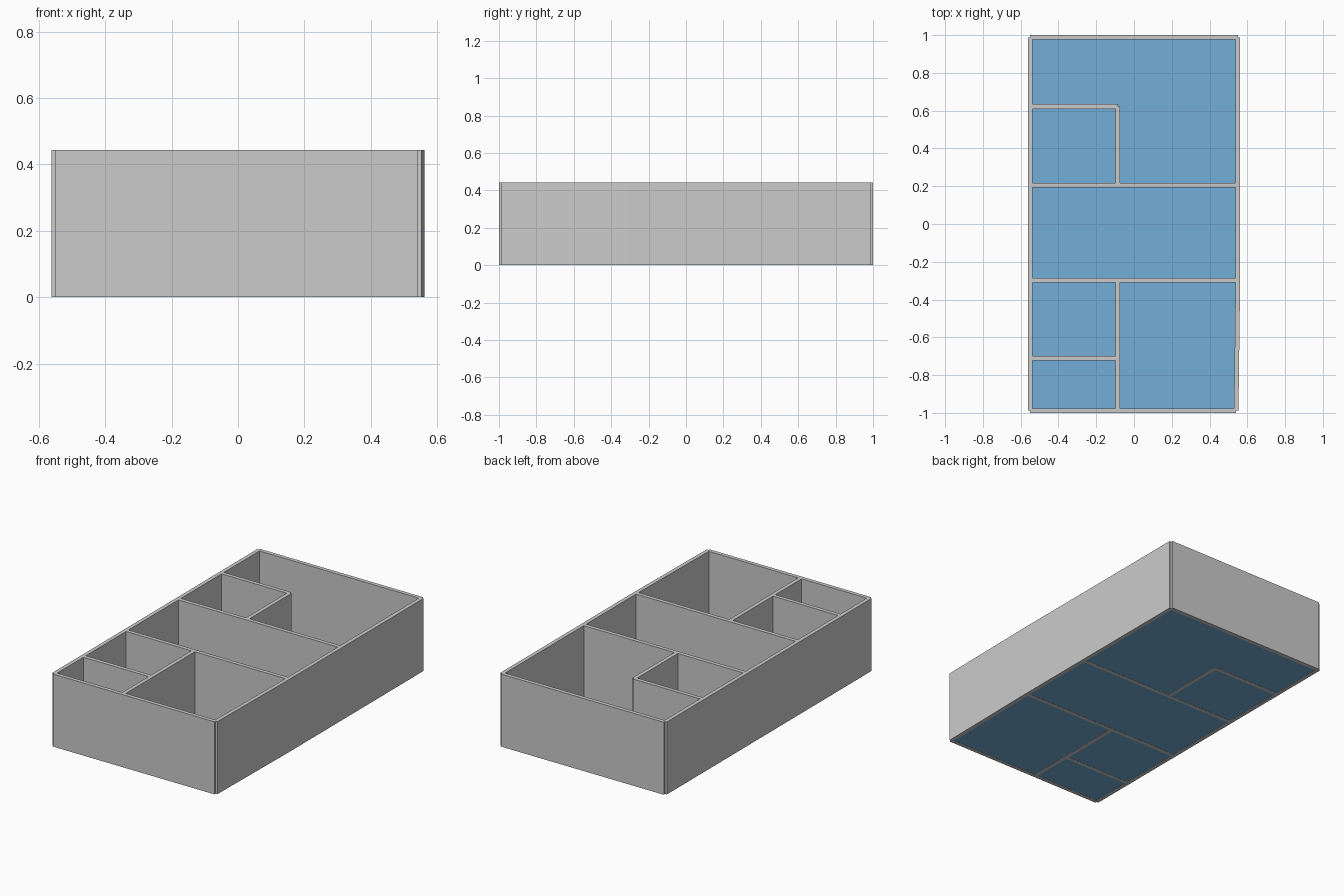
import bpy, bmesh
from mathutils import Vector

if "Cube" in bpy.data.objects:
    bpy.data.objects.remove(bpy.data.objects["Cube"])

HEIGHT = 0.443
THICK = 0.024


def prism(name, outline, z0, z1):
    """Upright solid from a counter-clockwise outline."""
    bm = bmesh.new()
    face = bm.faces.new([bm.verts.new((x, y, z0)) for x, y in outline])
    if z1 > z0:
        res = bmesh.ops.extrude_face_region(bm, geom=[face], use_keep_orig=True)
        top = [g for g in res["geom"] if isinstance(g, bmesh.types.BMVert)]
        bmesh.ops.translate(bm, verts=top, vec=(0, 0, z1 - z0))
        bmesh.ops.recalc_face_normals(bm, faces=bm.faces)
    mesh = bpy.data.meshes.new(name)
    bm.to_mesh(mesh)
    bm.free()
    obj = bpy.data.objects.new(name, mesh)
    bpy.context.collection.objects.link(obj)
    return obj


def wall(name, a, b):
    """Straight wall along a centre line from a to b."""
    a, b = Vector(a), Vector(b)
    d = (b - a).normalized()
    n = Vector((-d.y, d.x)) * THICK / 2
    prism(name, [a - n, b - n, b + n, a + n], 0, HEIGHT)


# Centre lines of the outer walls
L, R, F, B = -0.55, 0.55, -0.988, 0.988
R_FRONT = 0.541          # the right wall leans in slightly towards the front
MID_X = -0.086

# Outer walls, leaving small notches at the corners
wall("left_wall", (L, F), (L, B))
wall("back_wall", (L, B), (R, B))
wall("front_wall", (L, F), (R_FRONT, F))
wall("right_wall_rear", (R, B), (R, -0.30))
wall("right_wall_front", (R, -0.30), (R_FRONT, F))

# Partitions across the full width
wall("cross_wall_rear", (L, 0.206), (R, 0.206))
wall("cross_wall_front", (L, -0.299), (R, -0.299))

# Small rooms along the left side
wall("rear_room_back_wall", (L, 0.622), (MID_X, 0.622))
wall("rear_room_side_wall", (MID_X, 0.622), (MID_X, 0.206))
wall("front_rooms_side_wall", (MID_X, -0.299), (MID_X, F))
wall("front_rooms_divider", (L, -0.711), (MID_X, -0.711))

# Blue floor sheet, level with the wall bases
floor = prism("floor", [(L, F), (R_FRONT, F), (R, -0.30), (R, B), (L, B)], 0.001, 0.001)
blue = bpy.data.materials.new("floor_blue")
blue.diffuse_color = (0.17, 0.42, 0.68, 1)
blue.use_nodes = True
blue.node_tree.nodes["Principled BSDF"].inputs["Base Color"].default_value = blue.diffuse_color
floor.data.materials.append(blue)
